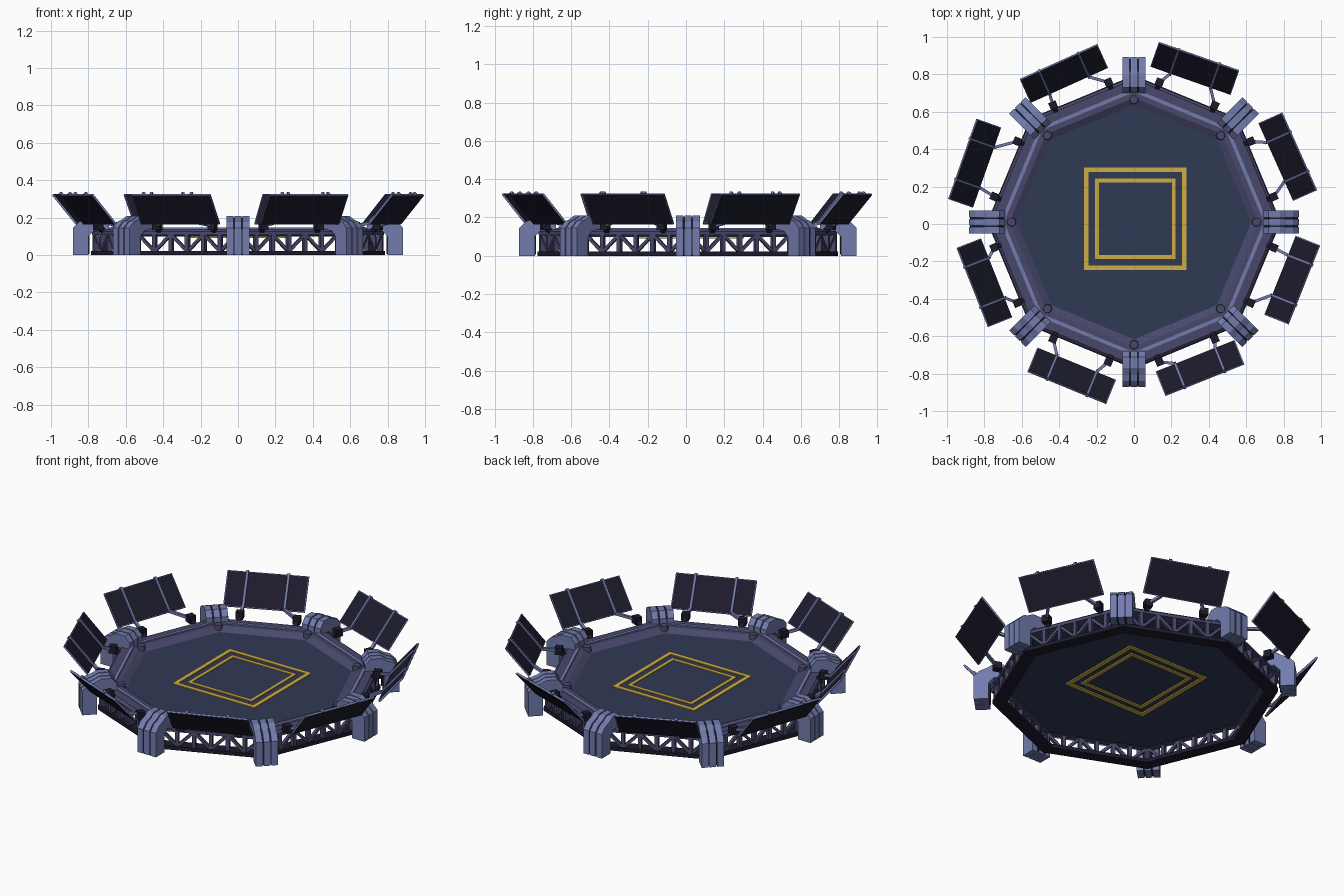
import bpy, bmesh
from math import cos, sin, radians, pi
from mathutils import Vector, Matrix

if "Cube" in bpy.data.objects:
    bpy.data.objects.remove(bpy.data.objects["Cube"])

CY = 0.01  # platform centre in y


def material(name, rgb):
    m = bpy.data.materials.new(name)
    m.diffuse_color = (*rgb, 1)
    m.use_nodes = True
    m.node_tree.nodes["Principled BSDF"].inputs["Base Color"].default_value = m.diffuse_color
    return m


BLUE = material("steel_blue", (0.17, 0.20, 0.42))
PURPLE = material("dusk_purple", (0.065, 0.065, 0.15))
FLOOR = material("deck_blue", (0.03, 0.042, 0.09))
DARK = material("near_black", (0.012, 0.011, 0.025))
YELLOW = material("marking_yellow", (0.62, 0.42, 0.06))


def finish(name, bm, mat):
    bmesh.ops.recalc_face_normals(bm, faces=bm.faces[:])
    me = bpy.data.meshes.new(name)
    bm.to_mesh(me)
    bm.free()
    me.materials.append(mat)
    ob = bpy.data.objects.new(name, me)
    bpy.context.collection.objects.link(ob)
    return ob


def frame(x, y, z, origin):
    m = Matrix((x, y, z)).transposed().to_4x4()
    m.translation = origin
    return m


def box(bm, m, size, loc=(0, 0, 0)):
    bmesh.ops.create_cube(bm, size=1, matrix=m @ Matrix.Translation(loc) @ Matrix.Diagonal((*size, 1)))


def bar(bm, p, q, w, d, side):
    # rectangular bar from p to q; w lies across, d along the side direction
    z = (q - p).normalized()
    x = side.cross(z).normalized()
    box(bm, frame(x, z.cross(x), z, (p + q) / 2), (w, d, (q - p).length))


def oct_ring(name, profile, mat):
    # closed (radius, z) profile swept round the octagon
    bm = bmesh.new()
    rows = [[bm.verts.new((r * cos(k * pi / 4), r * sin(k * pi / 4) + CY, z)) for r, z in profile]
            for k in range(8)]
    n = len(profile)
    for k in range(8):
        a, b = rows[k], rows[(k + 1) % 8]
        for i in range(n):
            j = (i + 1) % n
            bm.faces.new((a[i], a[j], b[j], b[i]))
    return finish(name, bm, mat)


def polar(deg):
    a = radians(deg)
    return Vector((cos(a), sin(a), 0)), Vector((-sin(a), cos(a), 0))


UP = Vector((0, 0, 1))
C = Vector((0, CY, 0))

# deck, rims and rail
bm = bmesh.new()
bmesh.ops.create_cone(bm, cap_ends=True, segments=8, radius1=0.72, radius2=0.72, depth=0.018,
                      matrix=Matrix.Translation((0, CY, 0.107)))
finish("deck_floor", bm, FLOOR)
oct_ring("top_rim", [(0.78, 0.108), (0.78, 0.126), (0.765, 0.138), (0.665, 0.138), (0.625, 0.115), (0.70, 0.105)], PURPLE)
oct_ring("rim_rail", [(0.715, 0.136), (0.715, 0.146), (0.695, 0.146), (0.695, 0.136)], BLUE)
oct_ring("bottom_rim", [(0.785, 0), (0.785, 0.022), (0.71, 0.022), (0.71, 0)], DARK)

# truss between the rims
bm = bmesh.new()
AP, HALF, BAYS = 0.705, 0.285, 6
for k in range(8):
    n, t = polar(22.5 + 45 * k)
    pt = lambda i, z: C + n * AP + t * (-HALF + 2 * HALF * i / BAYS) + UP * z
    for i in range(BAYS + 1):
        bar(bm, pt(i, 0.015), pt(i, 0.115), 0.02, 0.03, n)
    for i in range(BAYS):
        lo, hi = (0.018, 0.112) if i % 2 else (0.112, 0.018)
        bar(bm, pt(i, lo), pt(i + 1, hi), 0.016, 0.02, n)
finish("truss_bars", bm, PURPLE)

# corner posts: three ribs with dark slabs in the grooves, plus a bolt
POST = [(0.80, 0), (0.882, 0), (0.882, 0.145), (0.85, 0.178), (0.815, 0.19), (0.78, 0.21),
        (0.72, 0.21), (0.69, 0.175), (0.69, 0.13), (0.77, 0.13), (0.80, 0.10)]


def slab(bm, k, y0, y1, inset=0.0):
    n, t = polar(45 * k)
    cr, cz = 0.80, 0.13
    ends = []
    for y in (y0, y1):
        ends.append([bm.verts.new(C + n * (r + (inset if r < cr else -inset)) + t * y
                                  + UP * (z + (inset if z < cz else -inset))) for r, z in POST])
    a, b = ends
    bm.faces.new(a)
    bm.faces.new(b[::-1])
    for i in range(len(a)):
        j = (i + 1) % len(a)
        bm.faces.new((a[i], b[i], b[j], a[j]))


ribs, grooves, bolts = bmesh.new(), bmesh.new(), bmesh.new()
for k in range(8):
    for y0, y1 in ((-0.062, -0.025), (-0.018, 0.018), (0.025, 0.062)):
        slab(ribs, k, y0, y1)
    for s in (-1, 1):
        slab(grooves, k, s * 0.0215 - 0.0036, s * 0.0215 + 0.0036, 0.006)
    n, t = polar(45 * k)
    bmesh.ops.create_cone(bolts, cap_ends=True, segments=12, radius1=0.025, radius2=0.022, depth=0.03,
                          matrix=Matrix.Translation(C + n * 0.655 + UP * 0.137))
finish("corner_posts", ribs, BLUE)
finish("post_grooves", grooves, DARK)
finish("deck_bolts", bolts, PURPLE)

# tilted panels: centre x, centre y, facing angle
PANELS = [(0.822, 0.36, 24.1), (0.325, 0.832, 70.6), (-0.375, 0.805, 114.3), (-0.852, 0.325, 160.6),
          (-0.80, -0.314, 201.6), (-0.333, -0.812, 247.7), (0.353, -0.77, 291.8), (0.846, -0.30, 338.3)]
frames, faces, arms, feet = (bmesh.new() for _ in range(4))
for k, (x, y, ang) in enumerate(PANELS):
    n, t = polar(ang)
    s = (n * 0.135 + UP * 0.158).normalized()
    m = frame(t, s, t.cross(s), Vector((x, y, 0.245)))
    box(frames, m, (0.455, 0.205, 0.010))
    box(faces, m, (0.445, 0.197, 0.014))
    on, ot = polar(22.5 + 45 * k)
    for side in (-1, 1):
        u = side * 0.115
        # strip on the inner face, hooked over the top edge
        box(arms, m, (0.014, 0.212, 0.010), (u, 0, -0.011))
        box(arms, m, (0.014, 0.008, 0.018), (u, 0.105, -0.004))
        foot = C + on * 0.742 + ot * side * 0.16 + UP * 0.155
        bar(arms, foot, m @ Vector((u, -0.098, -0.011)), 0.016, 0.016, UP)
        box(feet, frame(ot, on, UP, foot), (0.042, 0.042, 0.042))
        bar(feet, foot - UP * 0.03 - on * 0.035, foot, 0.025, 0.025, ot)
finish("panel_frames", frames, BLUE)
finish("panel_faces", faces, DARK)
finish("panel_arms", arms, BLUE)
finish("panel_feet", feet, DARK)

# landing square: two nested outlines running through the deck
for name, h, w in (("outer_marking", 0.275, 0.026), ("inner_marking", 0.216, 0.021)):
    bm = bmesh.new()
    mid = Matrix.Translation((0.007, 0.028, 0.106))
    for i in range(4):
        box(bm, mid @ Matrix.Rotation(i * pi / 2, 4, "Z"), (2 * h - w, w, 0.03), (-w / 2, h - w / 2, 0))
    finish(name, bm, YELLOW)
